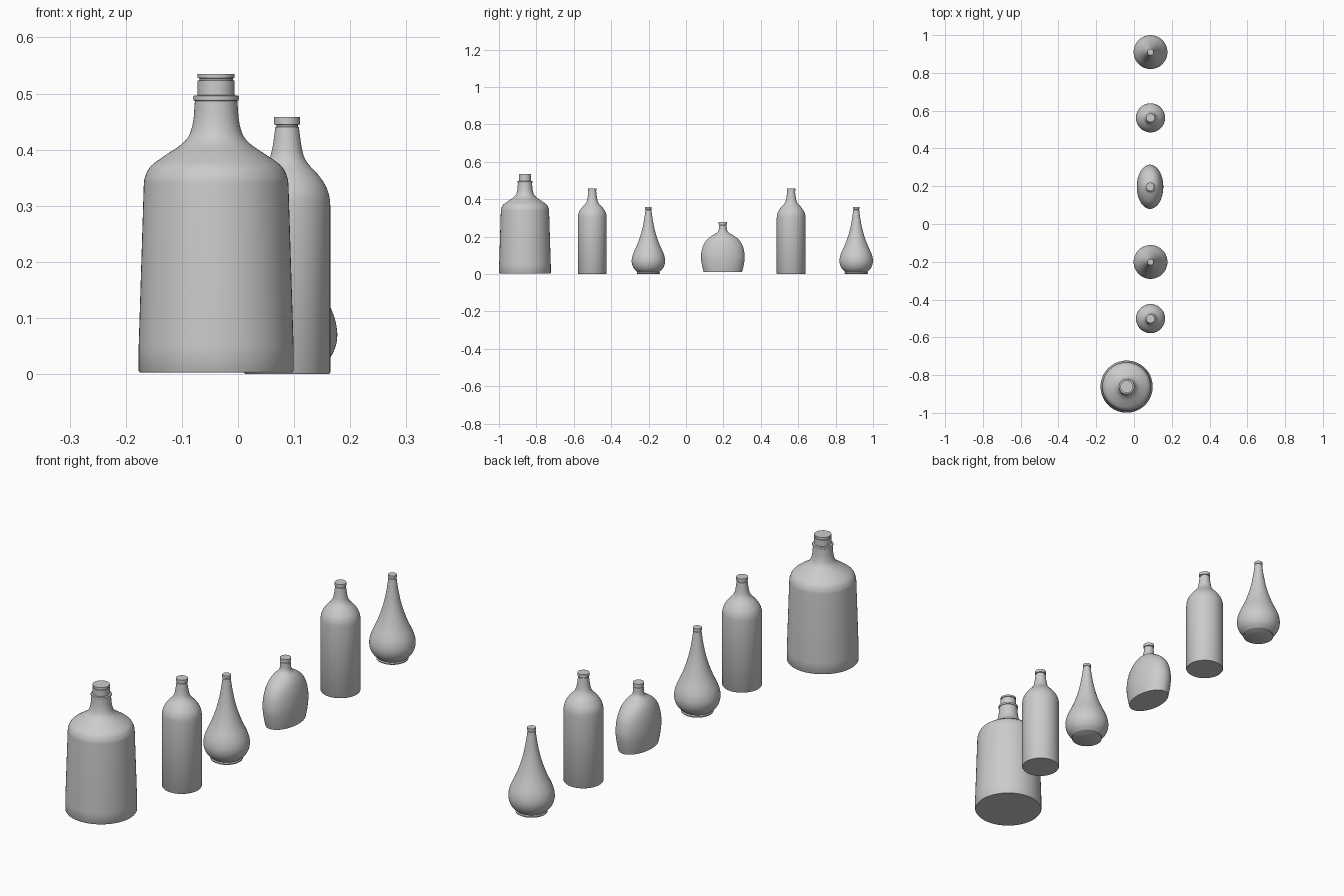
import bpy, bmesh, math
from mathutils import Vector

if "Cube" in bpy.data.objects:
    bpy.data.objects.remove(bpy.data.objects["Cube"])

SIDES = 64


def curve(points, steps=4):
    """Smooth a profile with a Catmull-Rom curve through its points."""
    p = [Vector(q) for q in points]
    p = [2 * p[0] - p[1]] + p + [2 * p[-1] - p[-2]]
    out = []
    for i in range(1, len(p) - 2):
        a, b, c, d = p[i - 1:i + 3]
        for s in range(steps):
            t = s / steps
            out.append(0.5 * (2 * b + (c - a) * t + (2 * a - 5 * b + 4 * c - d) * t * t
                              + (3 * b - a - 3 * c + d) * t ** 3))
    return out + [p[-2]]


def lathe(name, profile, x, y):
    """Closed turned form; profile points are (x radius, y radius, z)."""
    bm = bmesh.new()
    rings = []
    for rx, ry, z in profile:
        rings.append([bm.verts.new((rx * math.cos(2 * math.pi * k / SIDES),
                                    ry * math.sin(2 * math.pi * k / SIDES), z))
                      for k in range(SIDES)])
    for lo, hi in zip(rings, rings[1:]):
        for k in range(SIDES):
            n = (k + 1) % SIDES
            bm.faces.new((lo[k], lo[n], hi[n], hi[k]))
    bm.faces.new(rings[0][::-1])
    bm.faces.new(rings[-1])
    mesh = bpy.data.meshes.new(name)
    bm.to_mesh(mesh)
    bm.free()
    ob = bpy.data.objects.new(name, mesh)
    ob.location = (x, y, 0)
    bpy.context.collection.objects.link(ob)
    bpy.ops.object.select_all(action='DESELECT')
    ob.select_set(True)
    bpy.context.view_layer.objects.active = ob
    bpy.ops.object.shade_smooth_by_angle(angle=math.radians(35))
    return ob


def rnd(points):
    return [(r, r, z) for r, z in points]


# Large jug: tapered body, shoulder, neck ring and stopper
jug = rnd([(.136, .003), (.138, .006), (.138, .05)])
jug += curve(rnd([(.129, .335), (.127, .350), (.117, .370), (.092, .389), (.065, .407),
                  (.049, .424), (.041, .450), (.038, .485)]))
jug += rnd([(.038, .487), (.040, .488), (.041, .492), (.040, .496), (.033, .497),
            (.033, .523), (.030, .524), (.030, .527), (.033, .528), (.033, .535)])
lathe("large_jug", jug, -.039, -.861)

# Two straight bottles with caps
bottle = rnd([(.075, 0), (.077, .003)])
bottle += curve(rnd([(.077, .300), (.075, .318), (.068, .337), (.054, .357), (.039, .373),
                     (.030, .388), (.025, .410), (.021, .440)]))
bottle += rnd([(.019, .441), (.019, .444), (.023, .445), (.023, .458)])
for i, y in enumerate((-.501, .562)):
    lathe(f"straight_bottle_{i + 1}", bottle, .0875, y)

# Two teardrop bottles with a small foot
drop = rnd([(.059, .001), (.062, .003), (.062, .007), (.059, .011)])
drop += curve(rnd([(.060, .012), (.076, .028), (.086, .048), (.0895, .070), (.086, .095),
                   (.077, .120), (.061, .155), (.046, .195), (.033, .240), (.024, .285),
                   (.018, .325), (.016, .343)]))
drop += rnd([(.015, .344), (.015, .346), (.017, .347), (.017, .358)])
for i, y in enumerate((-.201, .910)):
    lathe(f"teardrop_bottle_{i + 1}", drop, .0875, y)

# Flattened flask: oval body blending into a round neck with a cap
flask = curve([(.062, .103, .012), (.067, .111, .045), (.070, .117, .085), (.069, .114, .120),
               (.064, .104, .155), (.055, .084, .185), (.042, .056, .207), (.029, .033, .220),
               (.022, .023, .233), (.020, .020, .260)])
flask += rnd([(.019, .261), (.019, .264), (.022, .265), (.022, .278)])
lathe("oval_flask", flask, .085, .197)
